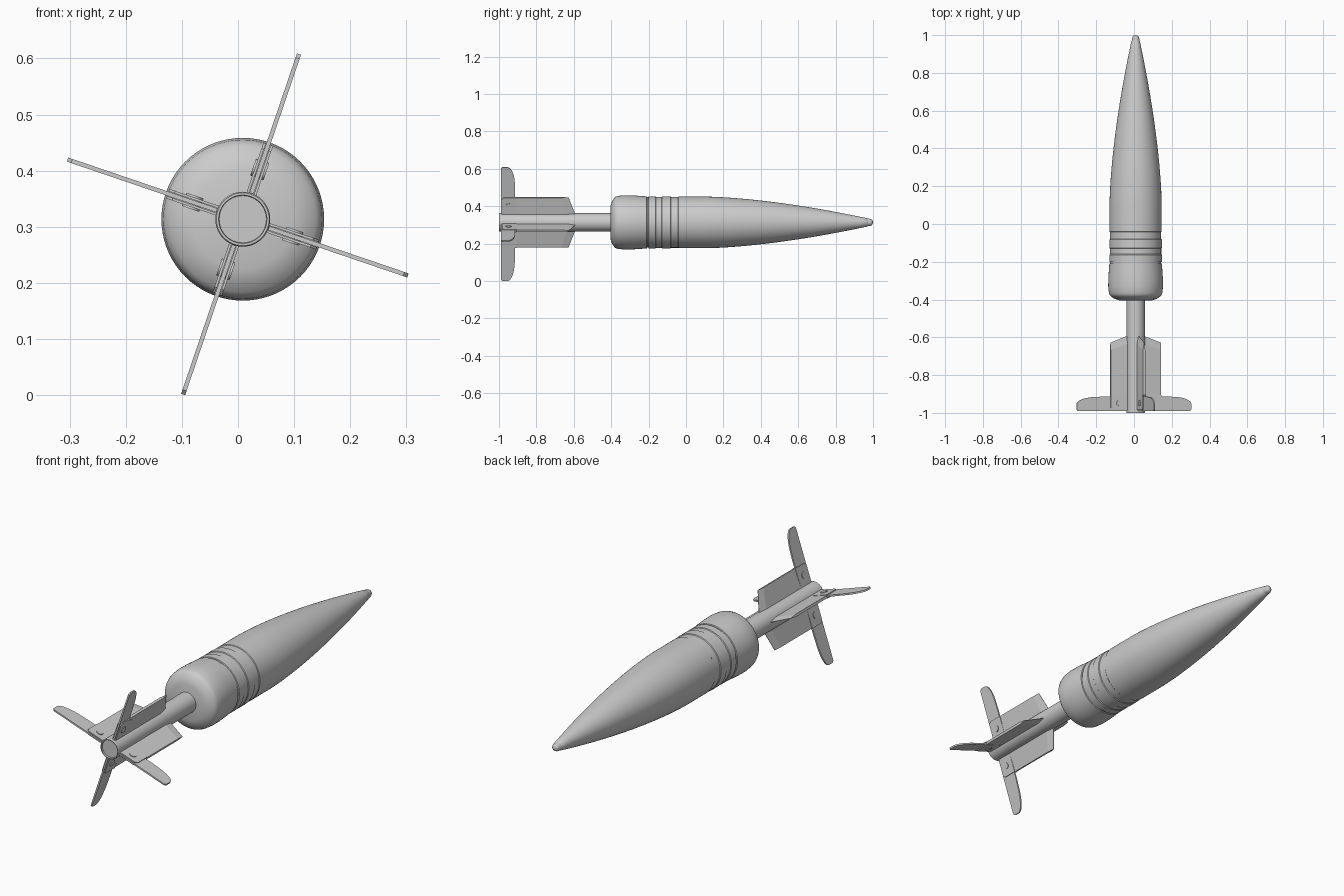
import bpy, bmesh, math
from mathutils import Matrix, Vector

if "Cube" in bpy.data.objects:
    bpy.data.objects.remove(bpy.data.objects["Cube"])

CX, CZ = 0.0085, 0.3135     # long axis of the shell, parallel to y
ANGLE = math.radians(71.2)  # direction of the first fin


def finish(name, bm, smooth=True):
    bmesh.ops.remove_doubles(bm, verts=bm.verts, dist=1e-5)
    bmesh.ops.recalc_face_normals(bm, faces=bm.faces)
    mesh = bpy.data.meshes.new(name)
    bm.to_mesh(mesh)
    bm.free()
    ob = bpy.data.objects.new(name, mesh)
    bpy.context.collection.objects.link(ob)
    if smooth:
        bpy.ops.object.select_all(action='DESELECT')
        ob.select_set(True)
        bpy.context.view_layer.objects.active = ob
        bpy.ops.object.shade_smooth_by_angle(angle=math.radians(28))
    return ob


def lathe(name, profile, sides=72):
    """Revolve (y, radius) points around the shell axis."""
    bm = bmesh.new()
    rings = []
    for y, r in profile:
        rings.append([bm.verts.new((CX + r * math.cos(2 * math.pi * i / sides), y,
                                    CZ + r * math.sin(2 * math.pi * i / sides)))
                      for i in range(sides)])
    for a, b in zip(rings, rings[1:]):
        for i in range(sides):
            j = (i + 1) % sides
            bm.faces.new((a[i], a[j], b[j], b[i]))
    return finish(name, bm)


def to_fin(bm, angle):
    """Local x = outward, y = along the shell, z = thickness."""
    out = Vector((math.cos(angle), 0, math.sin(angle)))
    side = out.cross(Vector((0, 1, 0)))
    m = Matrix((out, Vector((0, 1, 0)), side)).transposed().to_4x4()
    bm.transform(Matrix.Translation((CX, 0, CZ)) @ m)


def slab(bm, outline, z0, z1):
    """Extrude an (out, y) outline between two thickness levels."""
    low = [bm.verts.new((x, y, z0)) for x, y in outline]
    high = [bm.verts.new((x, y, z1)) for x, y in outline]
    bm.faces.new(low)
    bm.faces.new(high)
    for i in range(len(outline)):
        j = (i + 1) % len(outline)
        bm.faces.new((low[i], low[j], high[j], high[i]))


# Shell body: domed base, bulged rear band, shallow grooves, curved nose
body = [(-0.404, 0.0), (-0.404, 0.088), (-0.396, 0.112), (-0.384, 0.130),
        (-0.377, 0.137), (-0.365, 0.1415), (-0.33, 0.145), (-0.29, 0.1445),
        (-0.25, 0.142), (-0.21, 0.139), (-0.208, 0.135), (-0.202, 0.135),
        (-0.20, 0.139), (-0.163, 0.139), (-0.160, 0.136), (-0.130, 0.136),
        (-0.127, 0.139), (-0.083, 0.139), (-0.080, 0.1355), (-0.043, 0.1355),
        (-0.040, 0.138), (0.0, 0.138)]
for i in range(25):
    t = i / 24
    body.append((0.1 + 0.87 * t, 0.138 - 0.116 * t ** 1.6))
body += [(0.972, 0.0205), (0.985, 0.019), (0.993, 0.0155), (0.998, 0.009), (1.0, 0.0)]
lathe("shell_body", body)

# Tail tube with a rimmed, slightly recessed end
lathe("tail_tube", [(-0.40, 0.0), (-0.40, 0.049), (-0.997, 0.049), (-1.0, 0.047),
                    (-1.0, 0.043), (-0.992, 0.042), (-0.992, 0.0)], 48)

HALF, GAP = 0.009, 0.0045
for k, tip in enumerate((0.311, 0.330, 0.330, 0.311)):
    angle = ANGLE + k * math.pi / 2

    # Fixed fin: solid plate with a sharpened leading edge
    bm = bmesh.new()
    stations = [(-0.59, -0.628, 0.001), (-0.635, -0.665, HALF), (-0.905, -0.905, HALF)]
    loops = []
    for y_in, y_out, h in stations:
        loops.append([bm.verts.new(p) for p in ((0.04, y_in, -h), (0.141, y_out, -min(h, 0.006)),
                                                (0.141, y_out, min(h, 0.006)), (0.04, y_in, h))])
    for a, b in zip(loops, loops[1:]):
        for i in range(4):
            j = (i + 1) % 4
            bm.faces.new((a[i], a[j], b[j], b[i]))
    bm.faces.new(loops[0])
    bm.faces.new(loops[-1])
    # Two cheeks holding the folding blade
    cheek = [(0.04, -0.905), (0.141, -0.905), (0.141, -0.975), (0.13, -0.985), (0.04, -0.985)]
    for s in (-1, 1):
        slab(bm, cheek, s * GAP, s * HALF)
    to_fin(bm, angle)
    finish(f"fin_plate_{k + 1}", bm, False)

    # Folding blade with a rounded leading corner
    bm = bmesh.new()
    outline = [(0.045, -0.99), (0.045, -0.915), (0.17, -0.913), (0.21, -0.915)]
    for i in range(1, 9):
        a = i / 8 * math.pi / 2
        outline.append((0.21 + (tip - 0.21) * math.sin(a), -0.955 + 0.04 * math.cos(a)))
    outline += [(tip, -0.982), (tip - 0.008, -0.99)]
    slab(bm, outline, -0.0038, 0.0038)
    to_fin(bm, angle)
    finish(f"tail_blade_{k + 1}", bm)

    # Pivot pin through the cheeks
    bm = bmesh.new()
    bmesh.ops.create_cone(bm, cap_ends=True, segments=24, radius1=0.016, radius2=0.016,
                          depth=0.025, matrix=Matrix.Translation((0.094, -0.948, 0)))
    to_fin(bm, angle)
    finish(f"pivot_pin_{k + 1}", bm)
